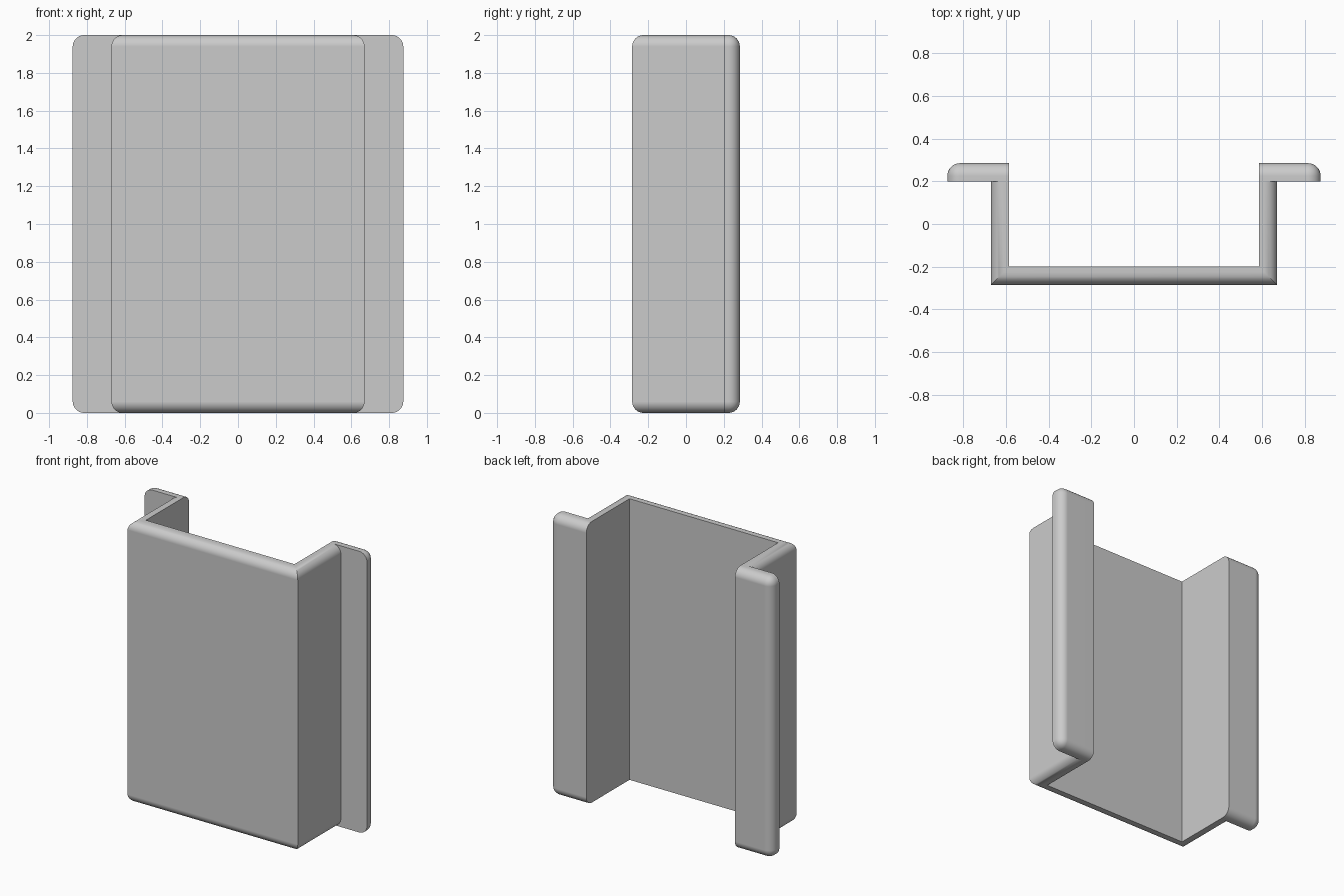
import bpy, bmesh
from mathutils import Vector

cube = bpy.data.objects.get("Cube")
if cube:
    bpy.data.objects.remove(cube, do_unlink=True)

HEIGHT = 2.0
INNER, WALL, OUTER = 0.585, 0.67, 0.875      # x of wall inside, wall outside, flange tip
FRONT, WEB, SEAT, BACK = -0.285, -0.2, 0.2, 0.285   # y of web faces and flange faces
RADIUS = 0.06

grey = bpy.data.materials.new("plain grey")
grey.use_nodes = True
colour = (0.6, 0.6, 0.6, 1.0)
grey.diffuse_color = colour
grey.node_tree.nodes["Principled BSDF"].inputs["Base Color"].default_value = colour


def rounded_prism(name, outline, is_rounded):
    """Extrude a plan outline upwards and round the edges picked by a rule."""
    bm = bmesh.new()
    base = bm.faces.new([bm.verts.new((x, y, 0)) for x, y in outline])
    top = bmesh.ops.extrude_face_region(bm, geom=[base])["geom"]
    bmesh.ops.translate(bm, vec=Vector((0, 0, HEIGHT)),
                        verts=[v for v in top if isinstance(v, bmesh.types.BMVert)])
    bmesh.ops.recalc_face_normals(bm, faces=bm.faces)
    edges = [e for e in bm.edges if is_rounded(*(v.co for v in e.verts))]
    bmesh.ops.bevel(bm, geom=edges, offset=RADIUS, offset_type='OFFSET',
                    segments=8, profile=0.5, affect='EDGES')
    mesh = bpy.data.meshes.new(name)
    bm.to_mesh(mesh)
    bm.free()
    mesh.materials.append(grey)
    obj = bpy.data.objects.new(name, mesh)
    bpy.context.collection.objects.link(obj)

    # Smooth roundings, crisp corners, flat large faces
    bpy.ops.object.select_all(action='DESELECT')
    obj.select_set(True)
    bpy.context.view_layer.objects.active = obj
    bpy.ops.object.shade_smooth_by_angle(angle=0.6)
    normals = obj.modifiers.new("flat faces", 'WEIGHTED_NORMAL')
    normals.keep_sharp = True
    return obj


def both(a, b, axis, value):
    return all(abs(abs(p[axis]) - value) < 1e-4 for p in (a, b))


def level(a, b):
    return abs(a.z - b.z) < 1e-4


# U-shaped channel: outer top and bottom edges rounded, upright corners sharp
channel_outline = [(-WALL, SEAT), (-WALL, FRONT), (WALL, FRONT), (WALL, SEAT),
                   (INNER, SEAT), (INNER, WEB), (-INNER, WEB), (-INNER, SEAT)]
rounded_prism("channel", channel_outline,
              lambda a, b: level(a, b) and (both(a, b, 1, -FRONT) or
                                            (both(a, b, 0, WALL) and a.x * b.x > 0)))

# Mounting flanges: back rim and outer corners rounded, inner side sharp
for side, s in (("left", 1), ("right", -1)):
    flange_outline = [(s * INNER, SEAT), (s * OUTER, SEAT), (s * OUTER, BACK), (s * INNER, BACK)]
    rounded_prism(side + "_flange", flange_outline,
                  lambda a, b: (both(a, b, 1, BACK) and not both(a, b, 0, INNER)) or
                               (both(a, b, 0, OUTER) and level(a, b)))
